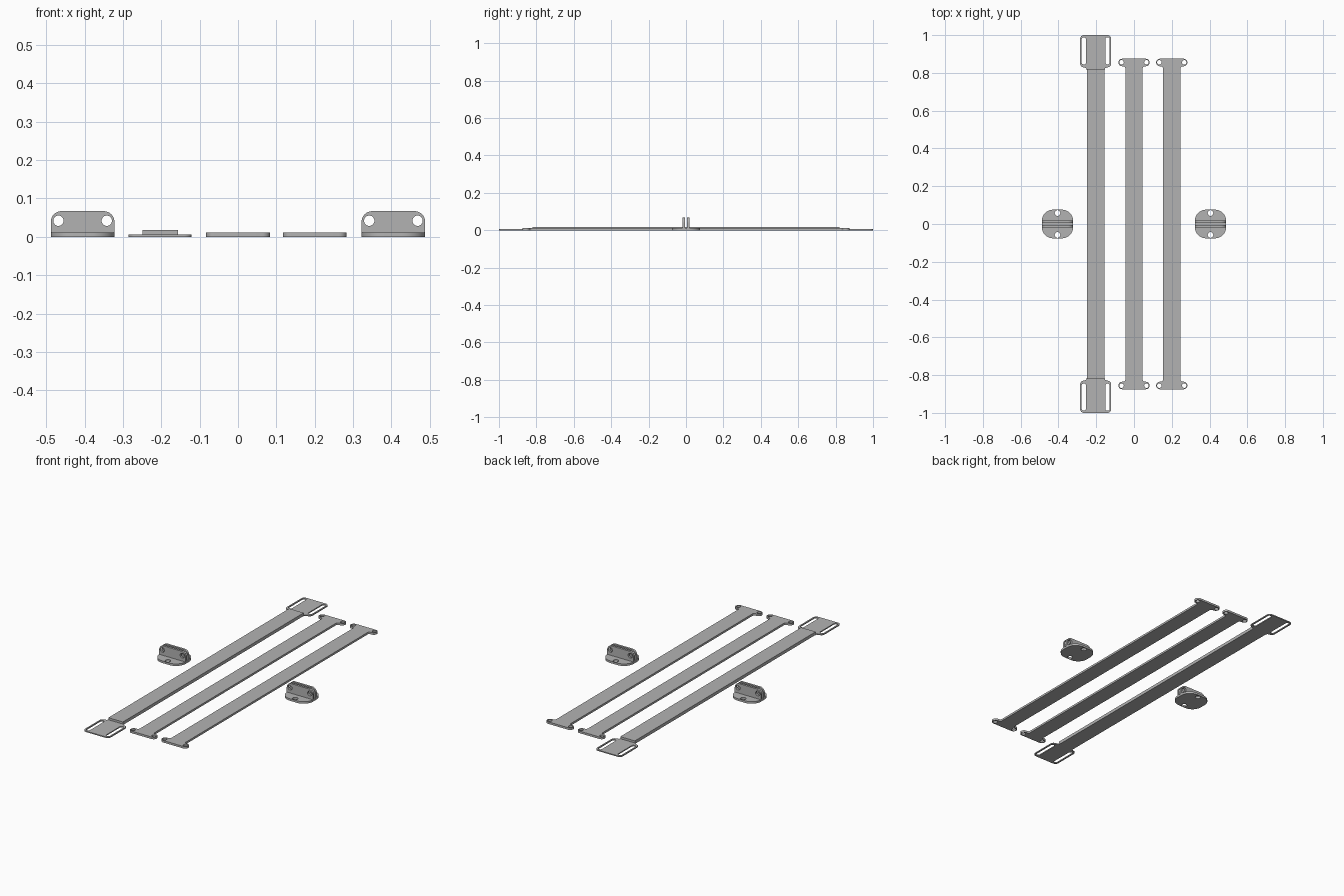
import bpy, math
from mathutils import Matrix

if "Cube" in bpy.data.objects:
    bpy.data.objects.remove(bpy.data.objects["Cube"])

metal = bpy.data.materials.new("grey metal")
metal.diffuse_color = (0.45, 0.45, 0.45, 1)
metal.use_nodes = True
metal.node_tree.nodes["Principled BSDF"].inputs["Base Color"].default_value = metal.diffuse_color


def arc(cx, cy, r, a0, a1, n=10):
    """Points along an arc, angles in degrees."""
    return [(cx + r * math.cos(math.radians(a0 + (a1 - a0) * i / n)),
             cy + r * math.sin(math.radians(a0 + (a1 - a0) * i / n))) for i in range(n + 1)]


def circle(cx, cy, r, n=24):
    return arc(cx, cy, r, 0, 360, n)[:-1]


def rounded(x0, x1, y0, y1, r, r_low=None):
    """Rectangle with rounded corners; r_low is the radius of the two low-y corners."""
    q = r if r_low is None else r_low
    low_l = arc(x0 + q, y0 + q, q, 180, 270) if q else [(x0, y0)]
    low_r = arc(x1 - q, y0 + q, q, 270, 360) if q else [(x1, y0)]
    return low_l + low_r + arc(x1 - r, y1 - r, r, 0, 90) + arc(x0 + r, y1 - r, r, 90, 180)


def plate(name, loops, thick, matrix):
    """Flat plate from an outline and hole loops, extruded upward from z = 0."""
    cu = bpy.data.curves.new(name, 'CURVE')
    cu.dimensions, cu.fill_mode, cu.extrude = '2D', 'BOTH', thick / 2
    for pts in loops:
        sp = cu.splines.new('POLY')
        sp.points.add(len(pts) - 1)
        for p, (x, y) in zip(sp.points, pts):
            p.co = (x, y, 0, 1)
        sp.use_cyclic_u = True
    tmp = bpy.data.objects.new(name, cu)
    bpy.context.collection.objects.link(tmp)
    bpy.context.view_layer.update()
    deps = bpy.context.evaluated_depsgraph_get()
    me = bpy.data.meshes.new_from_object(tmp.evaluated_get(deps))
    bpy.data.objects.remove(tmp)
    me.transform(matrix @ Matrix.Translation((0, 0, thick / 2)))
    me.materials.clear()
    me.materials.append(metal)
    ob = bpy.data.objects.new(name, me)
    bpy.context.collection.objects.link(ob)
    bpy.ops.object.select_all(action='DESELECT')
    ob.select_set(True)
    bpy.context.view_layer.objects.active = ob
    bpy.ops.object.shade_smooth_by_angle(angle=math.radians(30))
    return ob


def at(x, y=0, z=0):
    return Matrix.Translation((x, y, z))


def mirror_x(pts):
    return [(-x, y) for x, y in reversed(pts)]


# Two narrow straps with an eared end at both extremes
ear = [(0.046, 0.818)] + arc(0.058, 0.823, 0.012, 180, 90, 5) + arc(0.063, 0.855, 0.020, -90, 90, 14)
top = ear + mirror_x(ear)
outline = top + [(-x, -y) for x, y in top]
holes = [circle(sx * 0.066, sy * 0.856, 0.012) for sx in (-1, 1) for sy in (-1, 1)]
for name, x in (("middle_strap", 0.0), ("side_strap", 0.2)):
    plate(name, [outline] + holes, 0.0117, at(x))

# Wide thick strap
WX = -0.203
plate("wide_strap", [[(-0.046, -0.82), (0.046, -0.82), (0.046, 0.82), (-0.046, 0.82)]], 0.018, at(WX))

# Slotted buckle plates on its ends
side = [(0.046, 0.81), (0.050, 0.825)] + arc(0.062, 0.849, 0.020, -60, 0, 5) + arc(0.062, 0.98, 0.020, 0, 90, 8)
buckle = side + mirror_x(side)
slots = [rounded(s * 0.0625 - 0.0115, s * 0.0625 + 0.0115, 0.845, 0.988, 0.010) for s in (-1, 1)]
for name, a in (("back_buckle", 0), ("front_buckle", math.pi)):
    plate(name, [buckle] + slots, 0.006, at(WX) @ Matrix.Rotation(a, 4, 'Z'))

# Two brackets: drilled base with a pair of upright lugs
for tag, x in (("left", -0.405), ("right", 0.405)):
    plate(tag + "_bracket_base",
          [rounded(-0.083, 0.083, -0.076, 0.076, 0.06),
           circle(0, 0.058, 0.015), circle(0, -0.058, 0.015)], 0.0117, at(x))
    for part, y in (("front", -0.006), ("back", 0.018)):
        plate(f"{tag}_bracket_{part}_lug",
              [rounded(-0.083, 0.083, 0.011, 0.067, 0.028, 0),
               circle(-0.063, 0.042, 0.0135), circle(0.063, 0.042, 0.0135)], 0.012,
              at(x, y) @ Matrix.Rotation(math.pi / 2, 4, 'X'))
